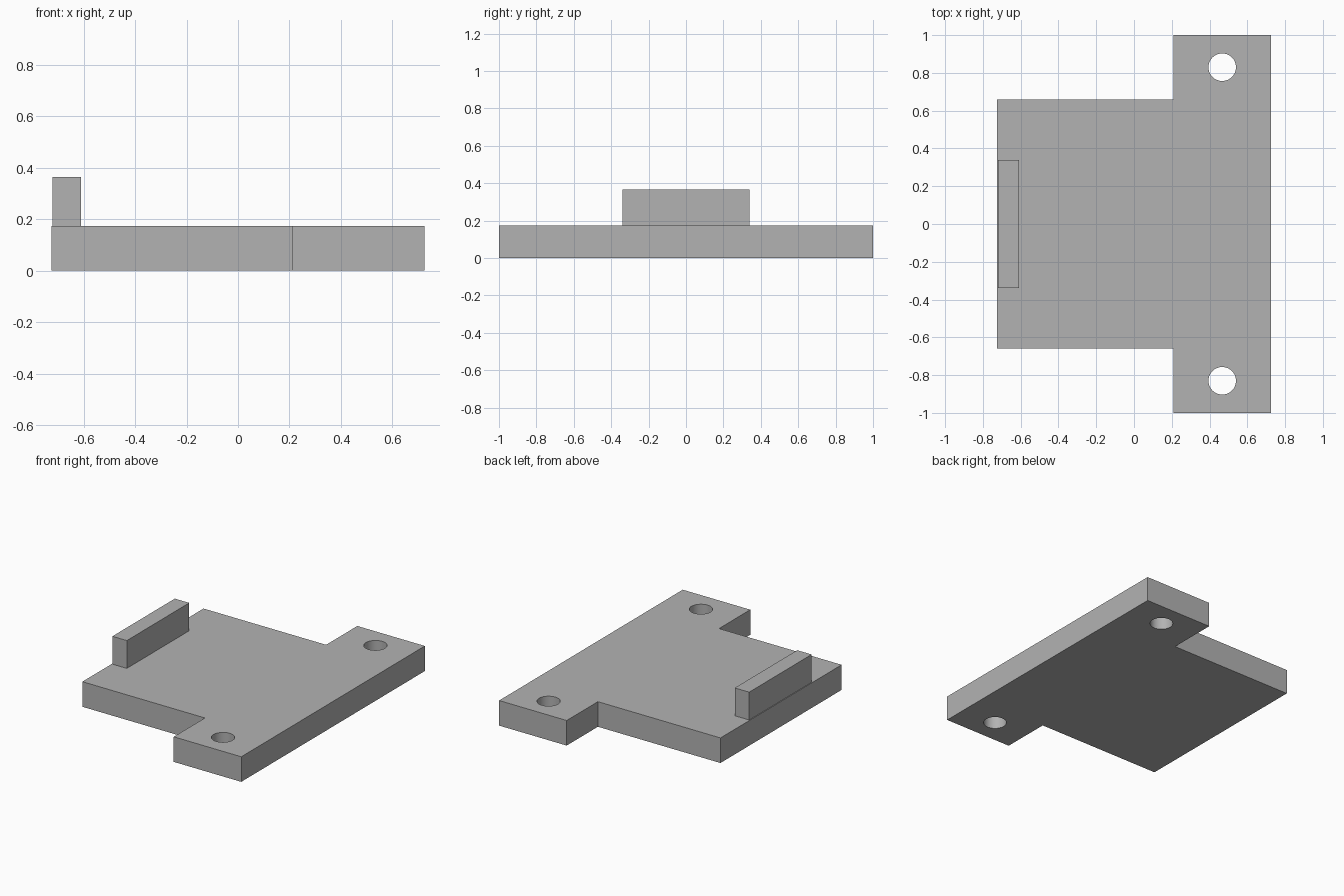
import bpy
import bmesh
from mathutils import Matrix, Vector

cube = bpy.data.objects.get("Cube")
if cube:
    bpy.data.objects.remove(cube, do_unlink=True)

PLATE_TOP = 0.173
HALF_X = 0.725

grey = bpy.data.materials.new("plain_grey")
grey.use_nodes = True
colour = (0.45, 0.45, 0.45, 1)
grey.diffuse_color = colour
grey.node_tree.nodes["Principled BSDF"].inputs["Base Color"].default_value = colour


def add_object(name, bm):
    bmesh.ops.recalc_face_normals(bm, faces=bm.faces)
    mesh = bpy.data.meshes.new(name)
    bm.to_mesh(mesh)
    bm.free()
    mesh.materials.append(grey)
    obj = bpy.data.objects.new(name, mesh)
    bpy.context.collection.objects.link(obj)
    return obj


def extrude_profile(name, points, z0, z1):
    bm = bmesh.new()
    face = bm.faces.new([bm.verts.new((x, y, z0)) for x, y in points])
    result = bmesh.ops.extrude_face_region(bm, geom=[face])
    top = [v for v in result["geom"] if isinstance(v, bmesh.types.BMVert)]
    bmesh.ops.translate(bm, verts=top, vec=Vector((0, 0, z1 - z0)))
    return add_object(name, bm)


# T-shaped base plate: half outline mirrored across y = 0
half = [(-HALF_X, 0.66), (0.21, 0.66), (0.21, 1), (HALF_X, 1)]
outline = half + [(x, -y) for x, y in reversed(half)]
plate = extrude_profile("base_plate", outline, 0, PLATE_TOP)

# Round mounting holes through both ears
bm = bmesh.new()
for side in (-1, 1):
    bmesh.ops.create_cone(bm, cap_ends=True, segments=48, radius1=0.073,
                          radius2=0.073, depth=1,
                          matrix=Matrix.Translation((0.467, side * 0.83, 0)))
cutter = add_object("hole_cutter", bm)
cutter.hide_render = True

cut = plate.modifiers.new("mounting_holes", "BOOLEAN")
cut.operation = "DIFFERENCE"
cut.solver = "EXACT"
cut.object = cutter
bpy.ops.object.select_all(action="DESELECT")
plate.select_set(True)
bpy.context.view_layer.objects.active = plate
bpy.ops.object.modifier_apply(modifier=cut.name)
bpy.data.objects.remove(cutter, do_unlink=True)
bpy.ops.object.shade_smooth_by_angle()

# Upright stop rib near the narrow end
rib = [(-0.72, -0.34), (-0.61, -0.34), (-0.61, 0.34), (-0.72, 0.34)]
extrude_profile("stop_rib", rib, PLATE_TOP, 0.365)
